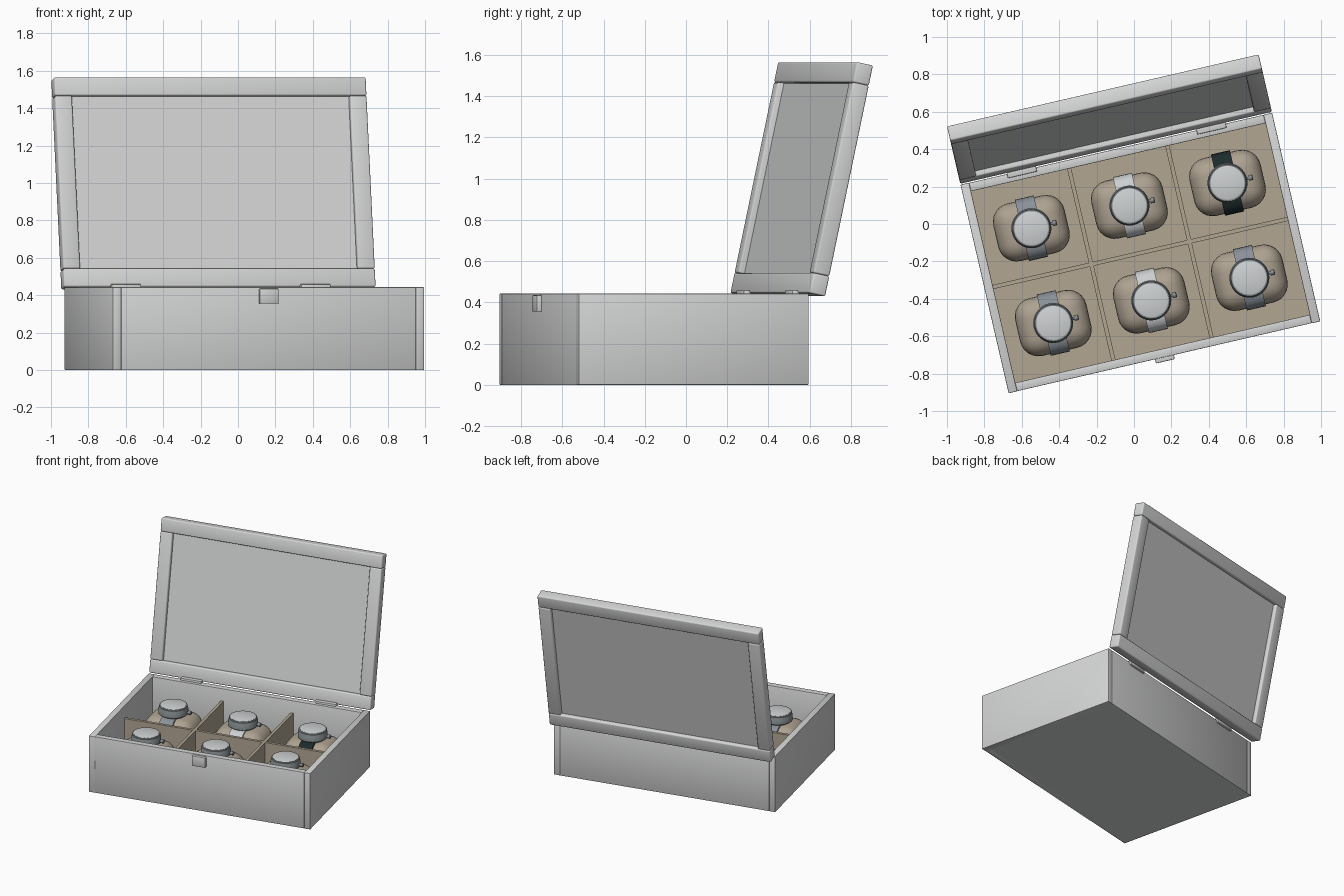
import bpy, bmesh, math
from mathutils import Matrix, Vector

if "Cube" in bpy.data.objects:
    bpy.data.objects.remove(bpy.data.objects["Cube"])

W, D, H = 1.71, 1.145, 0.443          # box width, depth, height
WALL = 0.047
LID_T, LID_L, RAIL = 0.082, 1.145, 0.1
BOX = Matrix.Translation((0.034, -0.155, 0)) @ Matrix.Rotation(math.radians(13), 4, 'Z')
LID = BOX @ Matrix.Translation((0, D / 2 + 0.003, H + 0.003)) @ Matrix.Rotation(math.radians(-12), 4, 'X')


def material(name, rgb):
    m = bpy.data.materials.new(name)
    m.diffuse_color = (*rgb, 1)
    m.use_nodes = True
    m.node_tree.nodes["Principled BSDF"].inputs["Base Color"].default_value = m.diffuse_color
    return m


GREY = material("box grey", (0.66, 0.67, 0.665))
TAN = material("lining tan", (0.44, 0.38, 0.29))
CUSHION = material("cushion tan", (0.42, 0.36, 0.28))
STEEL = material("case steel", (0.25, 0.28, 0.29))
DIAL = material("dial silver", (0.62, 0.64, 0.65))
STRAP_GREY = material("strap grey", (0.25, 0.28, 0.31))
STRAP_LIGHT = material("strap light", (0.60, 0.62, 0.63))
STRAP_BLACK = material("strap black", (0.012, 0.024, 0.026))


def finish(name, bm, mat, frame, smooth=True):
    bmesh.ops.recalc_face_normals(bm, faces=bm.faces)
    me = bpy.data.meshes.new(name)
    bm.to_mesh(me)
    bm.free()
    me.materials.append(mat)
    if smooth:
        me.shade_smooth()
        me.set_sharp_from_angle(angle=math.radians(35))
    ob = bpy.data.objects.new(name, me)
    bpy.context.scene.collection.objects.link(ob)
    ob.matrix_world = frame
    return ob


def block(name, lo, hi, mat, frame=BOX, bevel=0.0, segs=2):
    lo, hi = Vector(lo), Vector(hi)
    bm = bmesh.new()
    bmesh.ops.create_cube(bm, size=1)
    for v in bm.verts:
        v.co = (lo + hi) / 2 + Vector(a * b for a, b in zip(v.co, hi - lo))
    if bevel:
        bmesh.ops.bevel(bm, geom=bm.edges[:], offset=bevel, segments=segs,
                        profile=0.5, affect='EDGES', clamp_overlap=True)
    return finish(name, bm, mat, frame, bevel > 0)


def lathe(name, profile, mat, frame, n=36):
    bm = bmesh.new()
    rings = [[bm.verts.new((r * math.cos(2 * math.pi * i / n), r * math.sin(2 * math.pi * i / n), z))
              for i in range(n)] for r, z in profile]
    for a, b in zip(rings, rings[1:]):
        for i in range(n):
            j = (i + 1) % n
            bm.faces.new((a[i], a[j], b[j], b[i]))
    bm.faces.new(rings[0])
    bm.faces.new(rings[-1])
    return finish(name, bm, mat, frame)


def strap(name, mat, frame, half_w=0.052, hv=0.168, hz=0.132, zc=0.19, t=0.012, n=40):
    # closed band around the cushion
    bm = bmesh.new()

    def loop(x, a, b):
        pts = []
        for i in range(n):
            c, s = math.cos(2 * math.pi * i / n), math.sin(2 * math.pi * i / n)
            pts.append(bm.verts.new((x, math.copysign(abs(c) ** 0.57, c) * a,
                                     zc + math.copysign(abs(s) ** 0.57, s) * b)))
        return pts
    loops = [loop(-half_w, hv, hz), loop(half_w, hv, hz),
             loop(half_w, hv - t, hz - t), loop(-half_w, hv - t, hz - t)]
    for k in range(4):
        a, b = loops[k], loops[(k + 1) % 4]
        for i in range(n):
            j = (i + 1) % n
            bm.faces.new((a[i], a[j], b[j], b[i]))
    return finish(name, bm, mat, frame)


# Box body
X, Y = W / 2, D / 2
block("box_base", (-X + 0.01, -Y + 0.004, 0), (X - 0.01, Y - 0.004, 0.05), GREY)
for s, side in ((-1, "left"), (1, "right")):
    xs = sorted((s * X, s * (X - WALL)))
    block(side + "_wall", (xs[0], -Y, 0), (xs[1], Y, H), GREY, bevel=0.004)
for s, side in ((-1, "front"), (1, "back")):
    ys = sorted((s * (Y - 0.001), s * (Y - WALL)))
    block(side + "_wall", (-X + WALL, ys[0], 0), (X - WALL, ys[1], H), GREY, bevel=0.003)

# Lining and dividers
IX, IY = X - WALL, Y - WALL
block("floor_lining", (-IX, -IY, 0.045), (IX, IY, 0.06), TAN)
block("long_divider", (-IX, -0.011, 0.055), (IX, 0.011, 0.345), TAN)
for s, side in ((-1, "left"), (1, "right")):
    c = s * IX / 3
    block(side + "_cross_divider", (c - 0.011, -IY, 0.055), (c + 0.011, IY, 0.345), TAN)

# Latch and hinges
block("latch", (-0.052, -Y - 0.022, 0.355), (0.052, -Y + 0.01, 0.435), GREY, bevel=0.005)
for s, side in ((-1, "left"), (1, "right")):
    block(side + "_hinge", (s * 0.52 - 0.08, Y - 0.024, 0.42), (s * 0.52 + 0.08, Y + 0.014, 0.459),
          GREY, bevel=0.004)

# Open lid frame with recessed panel
for z, side in ((0, "bottom"), (LID_L - RAIL, "top")):
    block("lid_" + side + "_rail", (-X, 0, z), (X, LID_T, z + RAIL), GREY, LID, 0.009, 3)
for s, side in ((-1, "left"), (1, "right")):
    xs = sorted((s * X, s * (X - 0.093)))
    block("lid_" + side + "_stile", (xs[0], 0, RAIL), (xs[1], LID_T, LID_L - RAIL), GREY, LID, 0.009, 3)
block("lid_panel", (-X + 0.06, 0.03, RAIL - 0.03), (X - 0.06, 0.052, LID_L - RAIL + 0.03), GREY, LID)

# Six watches on cushions
STRAPS = {(-1, 1): STRAP_GREY, (0, 1): STRAP_LIGHT, (1, 1): STRAP_BLACK,
          (-1, -1): STRAP_GREY, (0, -1): STRAP_LIGHT, (1, -1): STRAP_GREY}
for (i, j), mat in STRAPS.items():
    tag = ("back_" if j > 0 else "front_") + ("left", "middle", "right")[i + 1]
    cell = BOX @ Matrix.Translation((i * 0.538, j * 0.26, 0))
    block(tag + "_cushion", (-0.195, -0.158, 0.062), (0.195, 0.158, 0.312), CUSHION, cell, 0.1, 6)
    strap(tag + "_strap", mat, cell)
    lathe(tag + "_watch_case", [(0.085, 0.308), (0.107, 0.325), (0.107, 0.357), (0.102, 0.368),
                                (0.102, 0.38), (0.098, 0.385), (0.09, 0.385), (0.09, 0.378)], STEEL, cell)
    lathe(tag + "_watch_dial", [(0.091, 0.376), (0.091, 0.386), (0.086, 0.388)], DIAL, cell)
    crown = cell @ Matrix.Translation((0, 0, 0.342)) @ Matrix.Rotation(math.pi / 2, 4, 'Y')
    lathe(tag + "_crown_stem", [(0.008, 0.1), (0.008, 0.12)], STEEL, crown, 12)
    lathe(tag + "_crown", [(0.013, 0.115), (0.015, 0.118), (0.015, 0.135), (0.012, 0.139)], STEEL, crown, 16)
